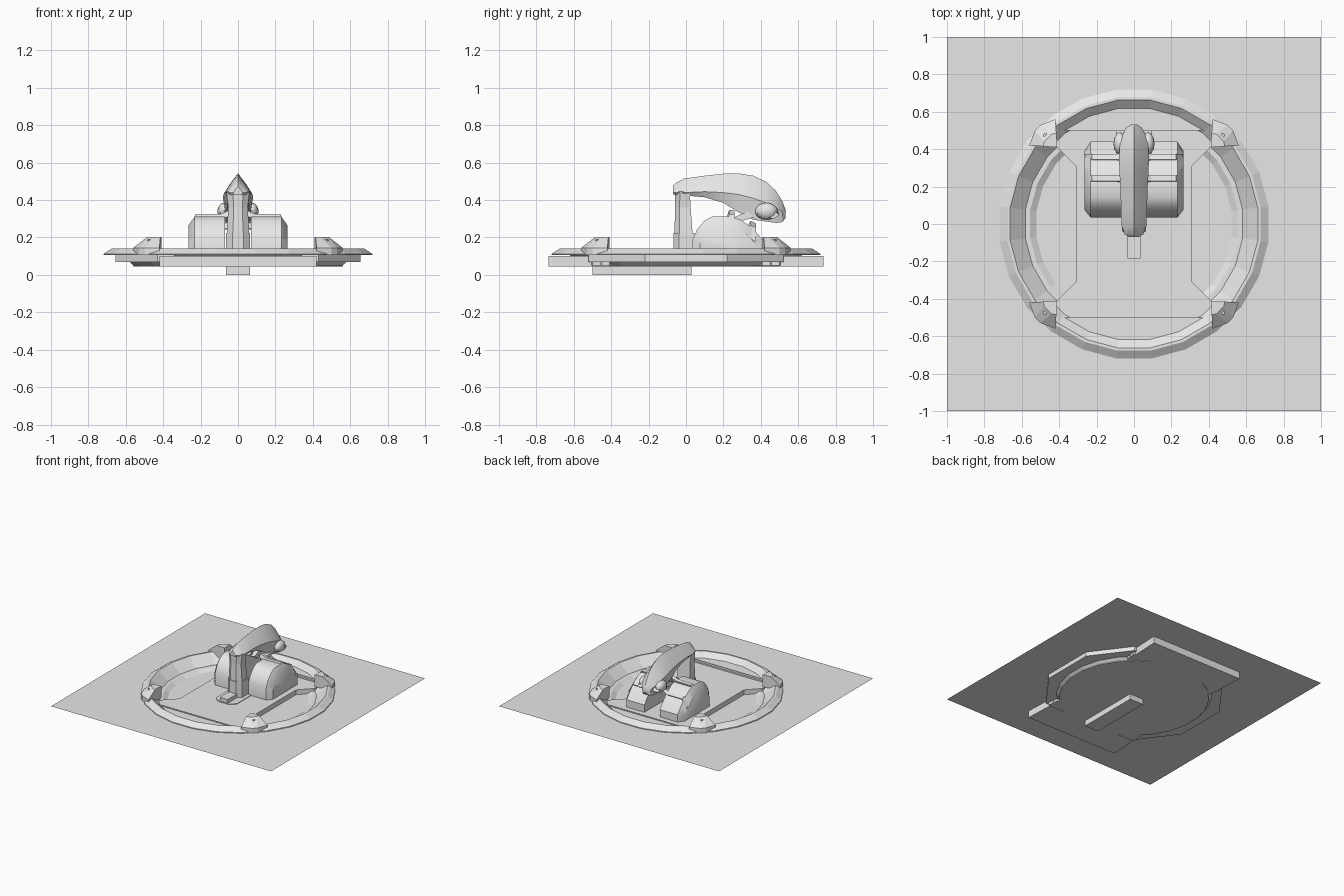
import bpy, bmesh, math

if "Cube" in bpy.data.objects:
    bpy.data.objects.remove(bpy.data.objects["Cube"])

grey = bpy.data.materials.new("light_grey")
grey.diffuse_color = (0.8, 0.8, 0.8, 1)
grey.use_nodes = True
grey.node_tree.nodes["Principled BSDF"].inputs["Base Color"].default_value = grey.diffuse_color
GROUND = 0.105


def finish(name, bm, smooth=None):
    bmesh.ops.remove_doubles(bm, verts=bm.verts, dist=0.0005)
    bmesh.ops.recalc_face_normals(bm, faces=bm.faces)
    me = bpy.data.meshes.new(name)
    bm.to_mesh(me)
    bm.free()
    ob = bpy.data.objects.new(name, me)
    bpy.context.collection.objects.link(ob)
    me.materials.append(grey)
    if smooth:
        bpy.ops.object.select_all(action='DESELECT')
        ob.select_set(True)
        bpy.context.view_layer.objects.active = ob
        bpy.ops.object.shade_smooth_by_angle(angle=math.radians(smooth))
    return ob


def loft(name, rings, caps=True, smooth=None):
    """Skin a row of closed loops with equal point counts."""
    bm = bmesh.new()
    loops = [[bm.verts.new(p) for p in r] for r in rings]
    n = len(loops[0])
    for a, b in zip(loops, loops[1:]):
        for i in range(n):
            j = (i + 1) % n
            bm.faces.new((a[i], a[j], b[j], b[i]))
    if caps:
        bm.faces.new(loops[0])
        bm.faces.new(loops[-1])
    return finish(name, bm, smooth)


def prism(name, pts, z0, z1):
    return loft(name, [[(x, y, z) for x, y in pts] for z in (z0, z1)])


def box(name, x0, x1, y0, y1, z0, z1):
    return prism(name, [(x0, y0), (x1, y0), (x1, y1), (x0, y1)], z0, z1)


def circle(r, n=24):
    return [(r * math.cos((i + .5) * math.tau / n),
             r * math.sin((i + .5) * math.tau / n)) for i in range(n)]


def sheet(name, outer, inner, z):
    """Flat sheet with a hole."""
    bm = bmesh.new()
    for pts in (outer, inner):
        vs = [bm.verts.new((x, y, z)) for x, y in pts]
        for i in range(len(vs)):
            bm.edges.new((vs[i - 1], vs[i]))
    bmesh.ops.triangle_fill(bm, edges=bm.edges[:], use_beauty=True, normal=(0, 0, 1))
    bmesh.ops.recalc_face_normals(bm, faces=bm.faces)
    if sum(f.normal.z for f in bm.faces) < 0:
        bmesh.ops.reverse_faces(bm, faces=bm.faces)
    bmesh.ops.dissolve_limit(bm, angle_limit=0.01, verts=bm.verts, edges=bm.edges)
    return finish(name, bm)


def four_way(quarter):
    """Mirror a quarter outline (from +x towards +y) into a closed outline."""
    half = quarter + [(-x, y) for x, y in reversed(quarter)]
    return half + [(-x, -y) for x, y in half]


# Ground sheet with the round opening
sheet("ground_sheet", [(-1, -1), (1, -1), (1, 1), (-1, 1)], circle(.655), GROUND)

# Raised rim and sloped bowl wall
profile = [(.725, GROUND), (.725, .112), (.683, .14), (.668, .14), (.56, .048)]
loft("bowl_rim", [[(x, y, z) for x, y in circle(r)] for r, z in profile], caps=False)

# Casing under the ground: side walls, underside and shallow dish
case = four_way([(.655, .22), (.43, .52)])
loft("casing_wall", [[(x, y, z) for x, y in case] for z in (GROUND, .07)], caps=False)
sheet("casing_underside", case, circle(.56), .07)
dish = [[(x, y, z) for x, y in circle(r)] for r, z in ((.56, .07), (.52, .045))]
loft("dish_wall", dish, caps=False)
prism("dish_floor", circle(.565), .045, .049)

# Raised hourglass deck in the bowl
prism("centre_deck", four_way([(.31, .31), (.41, .41), (.42, .5), (.36, .53)]), .05, .09)

for s, side in ((1, "rear"), (-1, "front")):
    # Deck ends and deep housings under the ground
    prism(side + "_deck_end", [(x, s * y) for x, y in
          [(-.42, .45), (.42, .45), (.36, .53), (.19, .615), (-.19, .615), (-.36, .53)]], .055, .0895)
    prism(side + "_housing", [(x, s * y) for x, y in
          [(-.41, .5), (.41, .5), (.42, .735), (-.42, .735)]], .045, GROUND - .003)
    # Wedge brackets with bolts on the rim
    for t, hand in ((1, "right"), (-1, "left")):
        low = [(.41, .41), (.56, .42), (.53, .5), (.5, .53), (.42, .56)]
        top = [(.41, .41), (.485, .415), (.48, .44), (.44, .48), (.415, .485)]
        loft(f"{side}_{hand}_bracket",
             [[(t * x, s * y, GROUND) for x, y in low],
              [(t * x, s * y, .145) for x, y in low],
              [(t * x, s * y, .203) for x, y in top]])
        prism(f"{side}_{hand}_bolt",
              [(t * (.473 + x), s * (.473 + y)) for x, y in circle(.011, 8)], .15, .19)

# Guide channel below, mounting pad and forward latch
box("guide_channel", -.063, .063, -.5, .03, 0, .06)
prism("mount_pad", [(-.095, .1), (-.095, -.15), (-.05, -.19), (.05, -.19),
                    (.095, -.15), (.095, .1)], .088, .095)
box("forward_latch", -.035, .035, -.185, -.03, .09, .125)


def column_ring(w, y0, y1, z):
    c = w * .45
    return [(-w, y1, z), (-w, y0 + c, z), (-c, y0, z), (c, y0, z), (w, y0 + c, z), (w, y1, z)]


# Tapered column
loft("column_base", [column_ring(.065, -.067, .045, .085), column_ring(.065, -.067, .045, .225)])
loft("column", [column_ring(.06, -.062, .035, .225), column_ring(.052, -.058, .025, .36),
                column_ring(.062, -.06, .02, .445)])

# Arched arm: y, ridge height, shoulder height, underside height, half width
sections = [(-.07, .475, .44, .43, .025), (-.055, .492, .44, .428, .05),
            (-.01, .515, .44, .425, .067), (.1, .53, .445, .415, .07),
            (.2, .541, .44, .385, .073), (.28, .543, .43, .335, .078),
            (.36, .53, .41, .295, .08), (.43, .497, .385, .285, .075),
            (.48, .45, .36, .278, .06), (.515, .395, .335, .282, .042),
            (.533, .345, .325, .305, .015)]
loft("arched_arm", [[(0, y, a), (w * .55, y, (a + b) / 2), (w, y, b), (w * .75, y, c),
                     (-w * .75, y, c), (-w, y, b), (-w * .55, y, (a + b) / 2)]
                    for y, a, b, c, w in sections], smooth=32)

# Side drums, bands and arm details
drum = [(.035, .085), (.035, .19), (.06, .245), (.1, .29), (.14, .312), (.235, .312),
        (.29, .295), (.35, .255), (.405, .195), (.44, .15), (.44, .085)]
for s, hand in ((1, "right"), (-1, "left")):
    def inset(k):
        return [(.22 + (y - .22) * k, .09 + (z - .09) * k) for y, z in drum]
    loft(hand + "_drum", [[(s * x, y, z) for y, z in inset(k)]
                          for x, k in ((.07, 1), (.232, 1), (.265, .78))], smooth=35)
    for n, (y, z, dy) in enumerate(((.245, .318, .01), (.36, .258, .025))):
        path = [(.04, .03), (.09, .008), (.225, .008), (.262, -.06)]
        loft(f"{hand}_band_{n + 1}",
             [[(s * x, y - .014, z + h), (s * x, y + .014, z + h - dy * .5),
               (s * x, y + .014 - dy, z + h - .035), (s * x, y - .014 - dy, z + h - .03)]
              for x, h in path])
    # Round joint and cheek block at the arm's nose
    bm = bmesh.new()
    bmesh.ops.create_uvsphere(bm, u_segments=12, v_segments=8, radius=1)
    for v in bm.verts:
        v.co = (s * .075 + v.co.x * .035, .43 + v.co.y * .06, .34 + v.co.z * .045)
    finish(hand + "_joint", bm, smooth=40)
    loft(hand + "_cheek", [[(s * x, y, z) for y, z in
         ((.39, .38 - d), (.48, .36 - d), (.5, .32), (.47, .3), (.38, .315))]
         for x, d in ((.03, 0), (.095, .025))])
    loft(hand + "_strut", [[(s * x, y, z) for y, z in
         ((.24, .3), (.33, .34), (.37, .31), (.27, .28))] for x in (.02, .07)])
